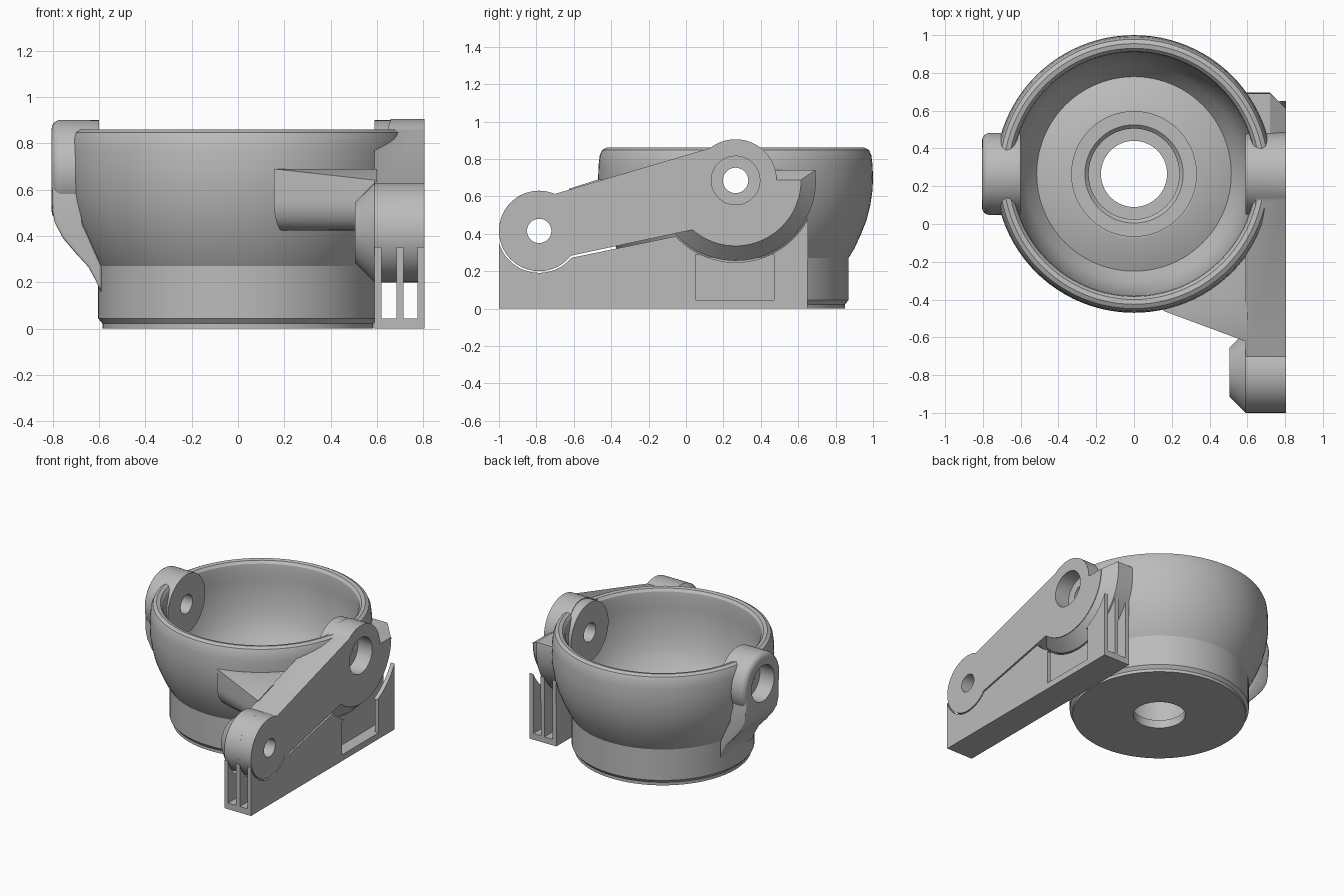
import bpy, bmesh
from math import sin, cos, radians, pi
from mathutils import Vector, Matrix

cube = bpy.data.objects.get("Cube")
if cube:
    bpy.data.objects.remove(cube, do_unlink=True)

GREY = bpy.data.materials.new("plain_grey")
GREY.use_nodes = True
GREY.diffuse_color = (0.5, 0.5, 0.5, 1)
GREY.node_tree.nodes["Principled BSDF"].inputs["Base Color"].default_value = (0.5, 0.5, 0.5, 1)

AXIS_Y = 0.265                 # bowl centre line
HINGE = (AXIS_Y, 0.685)        # upper pivot (y, z)
PIVOT = (-0.785, 0.415)        # lower pivot (y, z)
IN, OUT = 0.59, 0.805          # thickness range of the arm in x


def make(name, bm):
    bmesh.ops.remove_doubles(bm, verts=bm.verts, dist=1e-5)
    bmesh.ops.recalc_face_normals(bm, faces=bm.faces)
    mesh = bpy.data.meshes.new(name)
    bm.to_mesh(mesh)
    bm.free()
    mesh.materials.append(GREY)
    ob = bpy.data.objects.new(name, mesh)
    bpy.context.collection.objects.link(ob)
    return ob


def revolve(name, profile, closed=True, steps=96):
    """Turn an (r, z) profile about the bowl axis."""
    bm = bmesh.new()
    vs = [bm.verts.new((r, AXIS_Y, z)) for r, z in profile]
    edges = [bm.edges.new(p) for p in zip(vs, vs[1:])]
    if closed:
        edges.append(bm.edges.new((vs[-1], vs[0])))
    bmesh.ops.spin(bm, geom=vs + edges, cent=(0, AXIS_Y, 0), axis=(0, 0, 1),
                   angle=2 * pi, steps=steps, use_merge=True)
    return make(name, bm)


def prism(name, points, start, vec):
    """Extrude a flat outline of 3D points along a vector."""
    bm = bmesh.new()
    face = bm.faces.new([bm.verts.new(Vector(p) + Vector(start)) for p in points])
    new = bmesh.ops.extrude_face_region(bm, geom=[face])["geom"]
    bmesh.ops.translate(bm, vec=vec, verts=[v for v in new if isinstance(v, bmesh.types.BMVert)])
    return make(name, bm)


def side_prism(name, outline, x0, x1):
    return prism(name, [(0, y, z) for y, z in outline], (x0, 0, 0), (x1 - x0, 0, 0))


def lathe_x(name, centre, stations, steps=64):
    """Solid turned about an x-parallel axis from (x, radius) stations."""
    bm = bmesh.new()
    rings = [[bm.verts.new((x, y, z)) for y, z in arc(centre, r, 0, 360, steps)[:-1]]
             for x, r in stations]
    for a, b in zip(rings, rings[1:]):
        for i in range(steps):
            j = (i + 1) % steps
            bm.faces.new((a[i], a[j], b[j], b[i]))
    bm.faces.new(rings[0])
    bm.faces.new(rings[-1])
    return make(name, bm)


def arc(centre, r, a0, a1, n=32):
    angles = [radians(a0 + (a1 - a0) * i / n) for i in range(n + 1)]
    return [(centre[0] + r * cos(a), centre[1] + r * sin(a)) for a in angles]


def modify(ob, kind, **settings):
    mod = ob.modifiers.new(kind.title(), kind)
    for key, value in settings.items():
        setattr(mod, key, value)
    bpy.context.view_layer.objects.active = ob
    bpy.ops.object.modifier_apply(modifier=mod.name)


def cut(obs, *cutters):
    for ob in obs:
        for c in cutters:
            modify(ob, "BOOLEAN", operation="DIFFERENCE", solver="EXACT", object=c)


# Bowl: foot, base band, rounded wall, rolled rim, hollow and stepped centre bore
wall_in = [(0.645, 0.8), (0.648, 0.72), (0.645, 0.63), (0.632, 0.53), (0.61, 0.44),
           (0.575, 0.36), (0.515, 0.28)]
bowl = revolve("bowl", [
    (0.175, 0), (0.585, 0), (0.585, 0.022), (0.604, 0.045), (0.604, 0.27),
    (0.635, 0.32), (0.672, 0.4), (0.7, 0.47), (0.72, 0.55), (0.732, 0.63), (0.735, 0.7),
    (0.732, 0.77), (0.726, 0.82), (0.713, 0.848), (0.69, 0.86), (0.665, 0.855), (0.65, 0.837),
    *wall_in, (0.345, 0.35), (0.33, 0.35), (0.33, 0.33), (0.26, 0.33), (0.24, 0.31),
    (0.24, 0.06), (0.175, 0.06)])
hollow = revolve("hollow_cutter", [(0, 1.2), (0.66, 1.2), (0.66, 0.8)]
                 + [(r + 0.012, z) for r, z in wall_in[1:]] + [(0, 0.28)], closed=False)

# Right arm: lever plate joining both pivots
arm = side_prism("arm", arc(PIVOT, 0.215, 67, 322) + arc(HINGE, 0.35, 229, 360)
                 + arc(HINGE, 0.22, 0, 128), IN, OUT)
arm_knob = lathe_x("arm_knob", PIVOT, [(0.505, 0.13), (IN, 0.215), (0.7, 0.215)])

# Chamfered lower flange around the hinge, trimmed off at the top
flange = lathe_x("hinge_flange", HINGE, [(IN, 0.43), (0.72, 0.43), (0.803, 0.348)])
bm = bmesh.new()
bm.from_mesh(flange.data)
for co, no in (((0.72, 0, 0.74), (0, 0, 1)), ((OUT, 0, 0.685), (0.65, 0, 1))):
    res = bmesh.ops.bisect_plane(bm, geom=bm.verts[:] + bm.edges[:] + bm.faces[:],
                                 plane_co=co, plane_no=no, clear_outer=True)
    bmesh.ops.holes_fill(bm, edges=[e for e in bm.edges if e.is_boundary])
bm.to_mesh(flange.data)
bm.free()

# Web between arm and bowl: flat top, sloping front lip, rounded underside
bm = bmesh.new()
plan = [(0.155, -0.46), (0.6, -0.625), (0.6, -0.47), (0.6, 0), (0.5, -0.17), (0.35, -0.31), (0.19, -0.4)]
low = [bm.verts.new((x, y, 0.425)) for x, y in plan]
top = [bm.verts.new((x, y, 0.69 + min(0, 0.32 * (y + 0.47)))) for x, y in plan]
n = len(plan)
sides = [bm.faces.new((low[i], low[(i + 1) % n], top[(i + 1) % n], top[i])) for i in range(n)]
bm.faces.new(low)
bm.faces.new((top[0], top[1], top[2]))
bm.faces.new([top[0]] + top[2:])
bmesh.ops.bevel(bm, geom=[e for e in bm.edges if set(e.verts) == {low[0], low[1]}],
                offset=0.13, segments=8, profile=0.5, affect="EDGES")
web = make("arm_web", bm)
cut([arm, flange, web], hollow)

# Left boss with rounded outer edge, plus its curved stem
boss = lathe_x("left_boss", HINGE, [(-0.6, 0.215), (-0.765, 0.217)]
               + [(-0.765 - 0.04 * sin(radians(a)), 0.177 + 0.04 * cos(radians(a)))
                  for a in (22, 45, 67, 90)])
stem = prism("left_stem", [(x, 0, z) for x, z in (
    (-0.69, 0.685), (-0.8, 0.685), (-0.803, 0.52), (-0.79, 0.455), (-0.755, 0.39), (-0.7, 0.325),
    (-0.645, 0.265), (-0.61, 0.2), (-0.59, 0.15), (-0.59, 0.27), (-0.67, 0.45))],
    (0, AXIS_Y - 0.19, 0), (0, 0.38, 0))
modify(stem, "BEVEL", width=0.025, segments=3, limit_method="ANGLE", angle_limit=radians(60))
cut([stem], hollow)
right_boss = lathe_x("right_boss", HINGE, [(IN, 0.215), (0.78, 0.215)])

# Pivot holes with outer counterbores
for s, parts in ((1, [bowl, arm, flange, right_boss]), (-1, [bowl, boss, stem])):
    bore = lathe_x("bore_cutter", HINGE, [(s * 0.5, 0.068), (s * 0.69, 0.068),
                                          (s * 0.6901, 0.13), (s * 0.9, 0.13)], 48)
    cut(parts, bore)
    bpy.data.objects.remove(bore, do_unlink=True)
pin = lathe_x("pin_cutter", PIVOT, [(0.4, 0.065), (0.9, 0.065)], 48)
cut([arm, arm_knob], pin)
for c in (pin, hollow):
    bpy.data.objects.remove(c, do_unlink=True)

# Support stand: floor and three upright fins shaped to cradle the arm
cradle = [(-1, 0), (0.65, 0)] + arc(HINGE, 0.438, -28, -137) + arc(PIVOT, 0.224, -40, -164)
cradle.append((-1, 0.353))
fins = [side_prism("stand_fin_" + tag, cradle, x, x + 0.03)
        for tag, x in (("inner", IN), ("middle", 0.685), ("outer", 0.775))]
side_prism("stand_floor", [(-1, 0), (0.65, 0), (0.65, 0.045), (-1, 0.045)], IN + 0.002, OUT - 0.002)

# Window in the outer fin
window = side_prism("window_cutter", [(0.05, 0.045), (0.47, 0.045), (0.47, 0.29), (0.05, 0.29)], 0.75, 0.85)
cut([fins[2]], window)
bpy.data.objects.remove(window, do_unlink=True)

# Smooth the turned surfaces, keep the edges crisp
bpy.ops.object.select_all(action="DESELECT")
for ob in (bowl, arm, arm_knob, flange, web, boss, stem, right_boss, *fins):
    ob.select_set(True)
    bpy.context.view_layer.objects.active = ob
bpy.ops.object.shade_smooth_by_angle(angle=radians(30))
